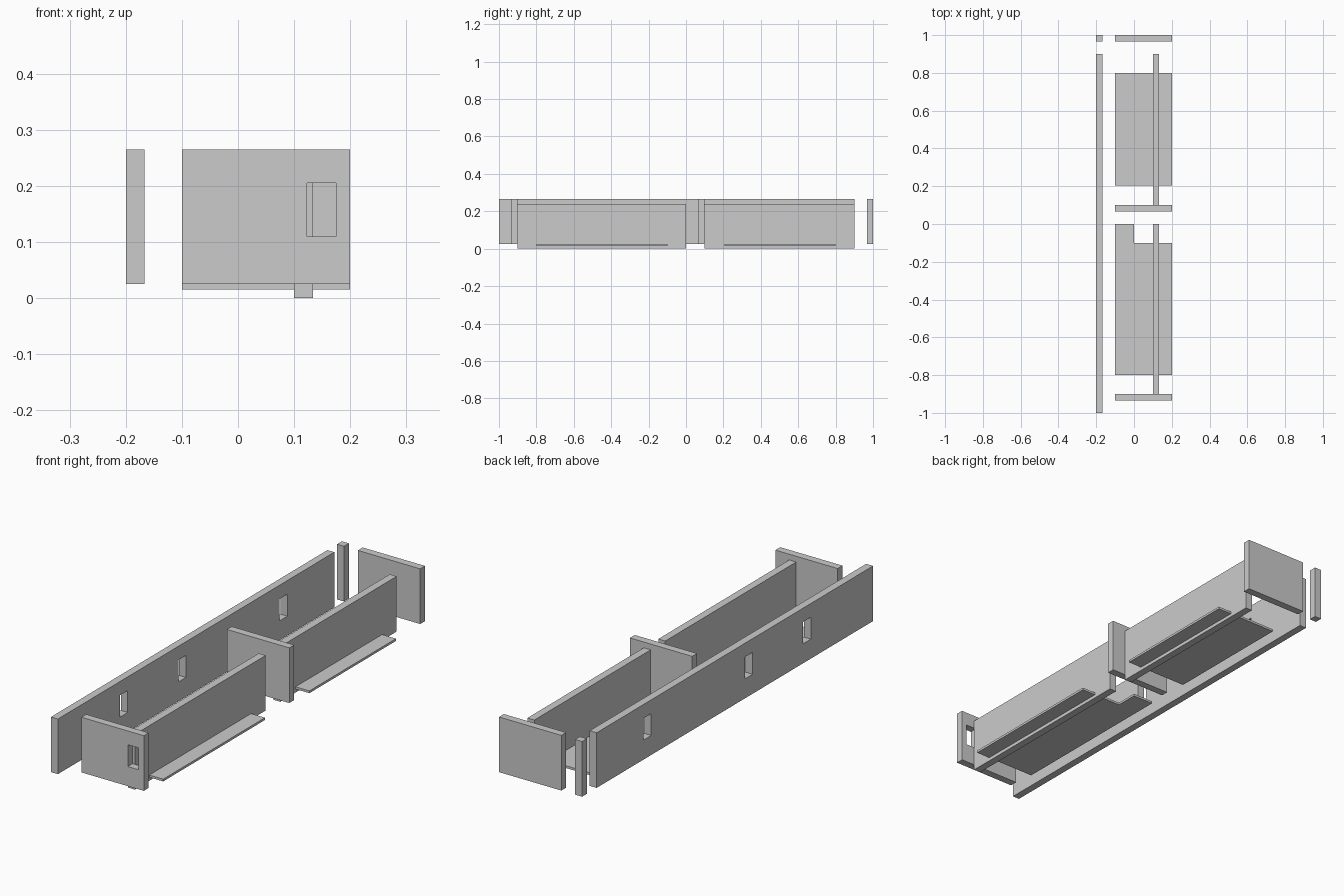
import bpy, bmesh

if "Cube" in bpy.data.objects:
    bpy.data.objects.remove(bpy.data.objects["Cube"])

T = 0.0333            # wall thickness
Z0, Z1 = 0.025, 0.265  # raised wall bottom and top
W0, W1 = 0.11, 0.205   # window bottom and top


def prism(name, pts, z0, z1):
    """Extrude a plan outline from z0 to z1."""
    bm = bmesh.new()
    face = bm.faces.new([bm.verts.new((x, y, z0)) for x, y in pts])
    ext = bmesh.ops.extrude_face_region(bm, geom=[face])
    verts = [v for v in ext["geom"] if isinstance(v, bmesh.types.BMVert)]
    bmesh.ops.translate(bm, verts=verts, vec=(0, 0, z1 - z0))
    bmesh.ops.recalc_face_normals(bm, faces=bm.faces)
    mesh = bpy.data.meshes.new(name)
    bm.to_mesh(mesh)
    bm.free()
    obj = bpy.data.objects.new(name, mesh)
    bpy.context.collection.objects.link(obj)
    return obj


def box(name, x0, x1, y0, y1, z0=Z0, z1=Z1):
    return prism(name, [(x0, y0), (x1, y0), (x1, y1), (x0, y1)], z0, z1)


def cut_window(wall, x0, x1, y0, y1):
    """Cut a rectangular opening through a wall."""
    cutter = box("window_cutter", x0, x1, y0, y1, W0, W1)
    mod = wall.modifiers.new("window", "BOOLEAN")
    mod.operation = "DIFFERENCE"
    mod.solver = "EXACT"
    mod.object = cutter
    bpy.context.view_layer.objects.active = wall
    bpy.ops.object.modifier_apply(modifier=mod.name)
    bpy.data.objects.remove(cutter)


# Long outer wall with three windows, and the post beyond its gap
long_wall = box("long_wall", -0.2, -0.2 + T, -1, 0.9)
for y in (-0.546, -0.146, 0.551):
    cut_window(long_wall, -0.25, -0.1, y - 0.026, y + 0.026)
box("corner_post", -0.2, -0.2 + T, 1 - T, 1)

# Cross walls; the front one has a window
for name, y in (("back_wall", 1), ("middle_wall", 0.1)):
    box(name, -0.1, 0.2, y - T, y)
front_wall = box("front_wall", -0.1, 0.2, -0.9 - T, -0.9)
cut_window(front_wall, 0.123, 0.175, -1, -0.85)

# Inner partition walls, standing on the ground
for name, y0, y1 in (("front_partition", -0.9, 0), ("back_partition", 0.1, 0.9)):
    box(name, 0.1, 0.1 + T, y0, y1, 0, 0.24)

# Thin floor panels; the front one is notched
box("back_floor", -0.1, 0.2, 0.205, 0.8, 0.015, 0.025)
prism("front_floor", [(-0.1, -0.8), (0.2, -0.8), (0.2, -0.1), (0, -0.1),
                      (0, 0), (-0.1, 0)], 0.015, 0.025)
